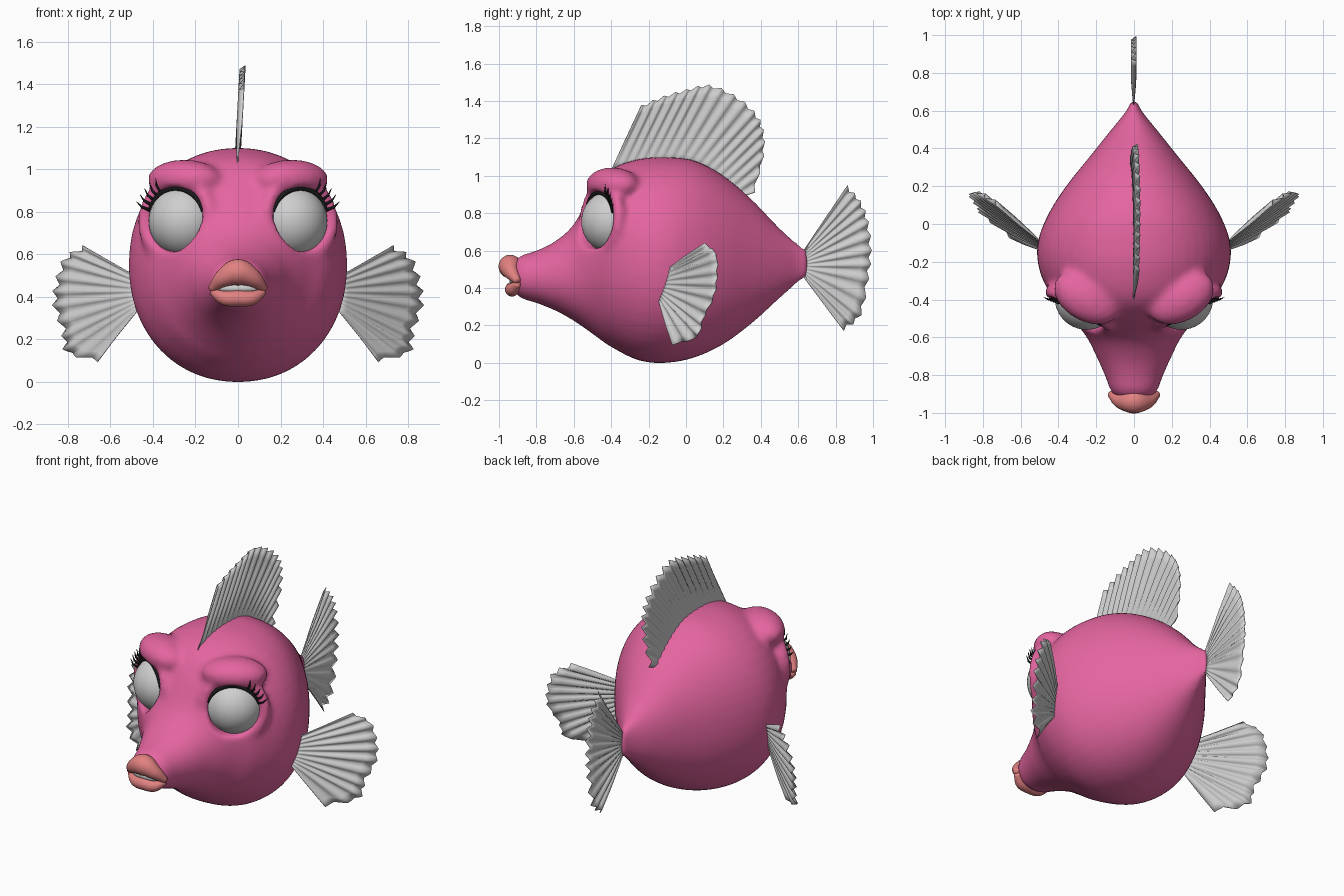
import bpy, bmesh, math
from mathutils import Vector, Matrix

cube = bpy.data.objects.get("Cube")
if cube:
    bpy.data.objects.remove(cube, do_unlink=True)


def material(name, *rgb):
    m = bpy.data.materials.new(name)
    m.use_nodes = True
    m.diffuse_color = (*rgb, 1)
    m.node_tree.nodes["Principled BSDF"].inputs["Base Color"].default_value = (*rgb, 1)
    return m


PINK = material("pink skin", 0.78, 0.13, 0.35)
CORAL = material("coral lips", 0.76, 0.22, 0.22)
PALE = material("pale grey", 0.62, 0.62, 0.62)
BLACK = material("black lash", 0.01, 0.01, 0.01)


def finish(bm, name, mat):
    bmesh.ops.recalc_face_normals(bm, faces=bm.faces)
    mesh = bpy.data.meshes.new(name)
    bm.to_mesh(mesh)
    bm.free()
    mesh.materials.append(mat)
    mesh.shade_smooth()
    ob = bpy.data.objects.new(name, mesh)
    bpy.context.collection.objects.link(ob)
    return ob


def spline(pts, n):
    """Sample n vectors on a smooth curve through the points."""
    pts = [Vector(p) for p in pts]
    out = []
    for i in range(n):
        t = i / (n - 1) * (len(pts) - 1)
        k = min(int(t), len(pts) - 2)
        f = t - k
        b, c = pts[k], pts[k + 1]
        a = pts[k - 1] if k else b * 2 - c
        d = pts[k + 2] if k + 2 < len(pts) else c * 2 - b
        out.append(b + (c - a) * (f / 2) + (a * 2 - b * 5 + c * 4 - d) * (f * f / 2)
                   + (b * 3 - a - c * 3 + d) * (f ** 3 / 2))
    return out


def loft(bm, rings, closed=False):
    """Skin a list of vertex-position rings."""
    rows = [[bm.verts.new(p) for p in ring] for ring in rings]
    n = len(rows[0])
    pairs = list(zip(rows, rows[1:])) + ([(rows[-1], rows[0])] if closed else [])
    for lo, hi in pairs:
        for j in range(n):
            k = (j + 1) % n
            bm.faces.new((lo[j], lo[k], hi[k], hi[j]))
    if not closed:
        bm.faces.new(rows[0])
        bm.faces.new(rows[-1])


def tube(bm, path, radii, ref, closed=False, sides=12):
    """Round tube with a radius for each path point."""
    path = [Vector(p) for p in path]
    n, rings = len(path), []
    for i, p in enumerate(path):
        if closed:
            tan = path[(i + 1) % n] - path[i - 1]
        else:
            tan = path[min(i + 1, n - 1)] - path[max(i - 1, 0)]
        side = tan.cross(ref).normalized()
        up = side.cross(tan).normalized()
        angles = [math.tau * j / sides for j in range(sides)]
        rings.append([p + (side * math.cos(w) + up * math.sin(w)) * radii[i] for w in angles])
    loft(bm, rings, closed)


def ellipsoid(bm, centre, basis, size):
    m = Matrix.Translation(centre) @ basis @ Matrix.Diagonal((*size, 1))
    bmesh.ops.create_uvsphere(bm, u_segments=40, v_segments=24, radius=1, matrix=m)


class EyeFrame:
    """Local axes of one eye: across, up and gaze."""
    def __init__(self, s):
        self.centre = Vector((s * 0.25, -0.39, 0.755))
        self.gaze = Vector((s * 0.5, -0.86, 0.08)).normalized()
        self.across = Vector((s * 0.86, 0.5, 0)).normalized()
        self.up = self.gaze.cross(self.across).normalized() * s
        if self.up.z < 0:
            self.up.negate()
        self.basis = Matrix((self.across, self.up, self.gaze)).transposed().to_4x4()

    def rim(self, degrees, radius, depth):
        w = math.radians(degrees)
        return (self.centre + self.gaze * depth
                + (self.across * math.cos(w) + self.up * math.sin(w)) * radius)


eyes = {"left": EyeFrame(1), "right": EyeFrame(-1)}

# Body sections: y, top, bottom, half width
sections = [
    (-0.92, 0.54, 0.38, 0.09), (-0.88, 0.575, 0.345, 0.125), (-0.8, 0.6, 0.32, 0.155),
    (-0.7, 0.65, 0.28, 0.2), (-0.6, 0.74, 0.225, 0.25), (-0.5, 0.92, 0.155, 0.33),
    (-0.4, 1.035, 0.085, 0.425), (-0.25, 1.09, 0.012, 0.5), (-0.1, 1.1, 0, 0.51),
    (0.05, 1.08, 0.03, 0.455), (0.2, 1.0, 0.1, 0.36), (0.35, 0.875, 0.21, 0.24),
    (0.5, 0.72, 0.345, 0.12), (0.6, 0.635, 0.43, 0.04), (0.655, 0.6, 0.455, 0.015)]


def power(v):
    return math.copysign(abs(v) ** 0.95, v)


bm = bmesh.new()
rings = []
for y, top, low, half in spline(sections, 60):
    angles = [math.tau * j / 48 for j in range(48)]
    rings.append([(half * power(math.cos(w)), y,
                   (top + low) / 2 + (top - low) / 2 * power(math.sin(w))) for w in angles])
loft(bm, rings)

# Brows and eyelid rims, merged into the skin
for e in eyes.values():
    brow = Vector((e.centre.x, -0.39, 0.95))
    ellipsoid(bm, brow, e.basis, (0.19, 0.095, 0.125))
    tube(bm, [e.rim(a, 0.18, 0.07) for a in range(0, 360, 9)], [0.033] * 40, e.gaze, True)
body = finish(bm, "body", PINK)


def apply(kind, **settings):
    mod = body.modifiers.new(kind.lower(), kind)
    for key, value in settings.items():
        setattr(mod, key, value)
    bpy.context.view_layer.objects.active = body
    bpy.ops.object.modifier_apply(modifier=mod.name)


# Blend the skin and hollow the eye sockets
apply("REMESH", mode='VOXEL', voxel_size=0.016)
for side, e in eyes.items():
    bm = bmesh.new()
    ellipsoid(bm, e.centre + e.gaze * 0.14, e.basis, (0.148, 0.155, 0.25))
    cutter = finish(bm, side + "_socket_cutter", PINK)
    cutter.hide_render = True
    apply("BOOLEAN", operation='DIFFERENCE', object=cutter)
    bpy.data.objects.remove(cutter, do_unlink=True)
apply("REMESH", mode='VOXEL', voxel_size=0.016)
apply("SMOOTH", factor=0.5, iterations=7)
body.data.materials.clear()
body.data.materials.append(PINK)
body.data.shade_smooth()

# Eyeballs, lash lines and lashes
for side, e in eyes.items():
    bm = bmesh.new()
    ellipsoid(bm, e.centre, e.basis, (0.17, 0.17, 0.17))
    finish(bm, side + "_eye", PALE)
    bm = bmesh.new()
    arc = range(15, 166, 6)
    widths = [0.004 + 0.012 * math.sin(math.pi * (a - 15) / 150) for a in arc]
    tube(bm, [e.rim(a, 0.15, 0.092) for a in arc], widths, e.gaze)
    for a in range(18, 70, 10):
        path = [e.rim(a, 0.15, 0.09), e.rim(a + 1, 0.18, 0.115), e.rim(a + 5, 0.215, 0.12)]
        tube(bm, path, [0.008, 0.006, 0.001], e.gaze, sides=6)
    finish(bm, side + "_lashes", BLACK)


# Lips: x, y, z, radius for one half, mirrored
def lip(name, half):
    full = [(-x, y, z, r) for x, y, z, r in half] + half[-2::-1]
    pts = spline(full, 33)
    bm = bmesh.new()
    tube(bm, [p.to_3d() for p in pts], [p[3] for p in pts], Vector((0, 1, 0)), sides=20)
    finish(bm, name, CORAL)


lip("upper_lip", [(0.125, -0.9, 0.435, 0.018), (0.07, -0.935, 0.487, 0.043), (0, -0.94, 0.515, 0.063)])
lip("lower_lip", [(0.12, -0.9, 0.425, 0.018), (0.065, -0.925, 0.395, 0.034), (0, -0.93, 0.393, 0.038)])
bm = bmesh.new()
ellipsoid(bm, Vector((0, -0.915, 0.44)), Matrix(), (0.1, 0.03, 0.025))
finish(bm, "teeth", PALE)


# Pleated fans between a root curve and a tip curve
def fin(name, root, tips, rays, normal, place):
    n, rows = rays * 4 + 1, 9
    grid, bm = [], bmesh.new()
    for i, (a, b) in enumerate(zip(spline(root, n), spline(tips, n))):
        wave = math.cos(math.tau * i / 4)
        a, b = Vector(place(*a)), Vector(place(*b))
        b += (b - a).normalized() * 0.009 * wave
        column = []
        for j in range(rows):
            t = j / (rows - 1)
            column.append(bm.verts.new(a.lerp(b, t) + normal * wave * 0.012 * min(1, t * 1.6 + 0.1)))
        grid.append(column)
    for c, d in zip(grid, grid[1:]):
        for j in range(rows - 1):
            bm.faces.new((c[j], d[j], d[j + 1], c[j + 1]))
    ob = finish(bm, name, PALE)
    ob.modifiers.new("thickness", 'SOLIDIFY').thickness = 0.004


X = Vector((1, 0, 0))
fin("tail_fin", [(0.63, 0.6), (0.63, 0.53), (0.63, 0.46)],
    [(0.86, 0.94), (0.93, 0.86), (0.97, 0.75), (0.985, 0.6), (0.97, 0.45), (0.93, 0.26), (0.84, 0.18)],
    12, X, lambda y, z: (0, y, z))
fin("dorsal_fin", [(-0.4, 1.03), (-0.2, 1.06), (0, 1.06), (0.16, 0.99), (0.3, 0.89)],
    [(-0.24, 1.37), (-0.12, 1.42), (0.0, 1.455), (0.12, 1.48), (0.25, 1.43),
     (0.36, 1.34), (0.41, 1.24), (0.41, 1.1), (0.36, 0.91)],
    16, X, lambda y, z: (0.055 * (z - 1.05), y, z))
for side, s in (("left", 1), ("right", -1)):
    fin(side + "_pectoral_fin", [(0.47, 0.49), (0.47, 0.41), (0.47, 0.34)],
        [(0.72, 0.635), (0.81, 0.58), (0.85, 0.47), (0.86, 0.36), (0.82, 0.24), (0.8, 0.14), (0.65, 0.1)],
        10, Vector((s * 0.75, -1, 0.22)).normalized(),
        lambda x, z, s=s: (s * x, -0.12 + 0.75 * (x - 0.5) + 0.22 * (z - 0.37), z))
